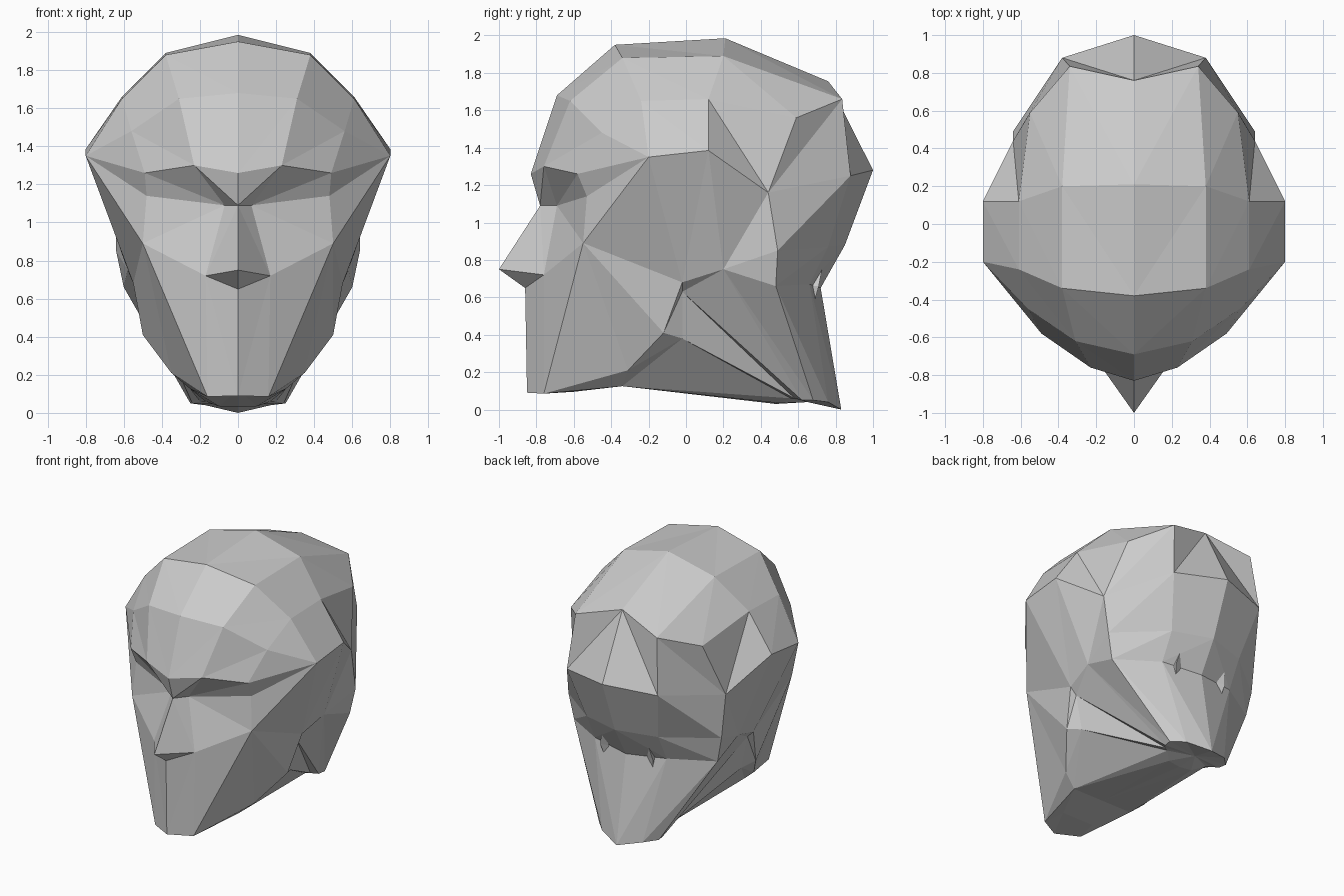
import bpy, bmesh

if "Cube" in bpy.data.objects:
    bpy.data.objects.remove(bpy.data.objects["Cube"])

def tri(bm, pts):
    """Add a triangle and its mirror image, skipping collapsed ones."""
    if len(set(pts)) < 3:
        return
    for s in (1, -1):
        bm.faces.new([bm.verts.new((s * x, y, z)) for x, y, z in pts])

def strip(bm, a, b, flip=False):
    """Bridge two rows of equal length with triangles (rows run centre to side)."""
    for i in range(len(a) - 1):
        if flip:
            tri(bm, (a[i], a[i + 1], b[i]))
            tri(bm, (a[i + 1], b[i + 1], b[i]))
        else:
            tri(bm, (a[i], a[i + 1], b[i + 1]))
            tri(bm, (a[i], b[i + 1], b[i]))

def finish(bm, name):
    bmesh.ops.remove_doubles(bm, verts=bm.verts, dist=0.0005)
    bmesh.ops.recalc_face_normals(bm, faces=bm.faces)
    mesh = bpy.data.meshes.new(name)
    bm.to_mesh(mesh)
    bm.free()
    bpy.context.collection.objects.link(bpy.data.objects.new(name, mesh))

# Landmarks shared by several parts
temple, side = (.8, -.2, 1.35), (.8, .12, 1.385)
behind, nape_side, neck_side = (.64, .44, 1.16), (.64, .49, .85), (.6, .48, .66)
cheek, ear, ear_back = (.5, -.55, .89), (.55, -.02, .68), (.58, .2, .75)
under_ear = (.5, -.02, .63)
bridge, wing = (0, -.78, 1.09), (.17, -.76, .72)
chin, chin_side = (0, -.85, .09), (.16, -.76, .085)
jaw, jaw_corner = (.35, -.31, .21), (.5, -.12, .41)

bm = bmesh.new()

# Cranium: rows from brow over the crown to the nape
brow = [(0, -.83, 1.26), (.23, -.76, 1.3), (.49, -.58, 1.26), temple]
cranium = [
    brow,
    [(0, -.69, 1.68), (.31, -.62, 1.65), (.56, -.45, 1.48), temple],
    [(0, -.38, 1.95), (.38, -.34, 1.88), (.61, -.24, 1.65), temple],
    [(0, .21, 1.985), (.38, .2, 1.89), (.61, .12, 1.66), side],
    [(0, .76, 1.755), (.34, .835, 1.66), (.55, .59, 1.56), behind],
    [(0, 1, 1.28), (.38, .88, 1.25), behind, behind],
    [(0, .85, .88), (.3, .76, .87), nape_side, nape_side],
    [(0, .72, .65), (.3, .66, .67), neck_side, neck_side],
]
for a, b in zip(cranium, cranium[1:]):
    strip(bm, a, b)

# Face: under-brow, eye plane, nose base, mouth plane
eye = [bridge, (.07, -.69, 1.09), (.48, -.53, 1.14), temple]
strip(bm, brow, eye, True)
strip(bm, eye, [(0, -1, .75), wing, cheek, cheek])
lip = [(0, -.86, .65), wing, cheek]
strip(bm, [(0, -1, .75), wing, cheek], lip)
strip(bm, lip, [chin, chin_side, chin_side], True)

# Side of the head and cheek fan
strip(bm, [cheek, temple, side, behind], [cheek, ear, ear_back, nape_side], True)
jaw_line = [chin_side, jaw, jaw_corner, ear]
strip(bm, [cheek] * 4, jaw_line)
strip(bm, [ear, ear_back, nape_side], [under_ear, ear_back, neck_side])

# Jaw underside
under = [(0, -.6, .095), (.13, -.6, .095), (.25, -.34, .125), (.45, -.02, .38), under_ear]
strip(bm, [chin] + jaw_line, under)
throat = [(0, -.34, .125)] + under[2:]
strip(bm, [under[0], under[1]], throat[:2])

# Neck: ring under the skull drawn down to a small base
neck_top = throat + [ear_back, neck_side, (.3, .66, .67), (0, .72, .65)]
neck_base = [(0, .48, .03), (.1, .49, .035), (.17, .56, .06), (.2, .58, .06),
             (.24, .62, .05), (.25, .68, .05), (.17, .76, .04), (0, .83, 0)]
strip(bm, neck_top, neck_base)
strip(bm, neck_base, [(0, .65, .04)] * 8)
finish(bm, "head")

# Small spikes at the back of the neck
bm = bmesh.new()
top, low = (.19, .735, .79), (.19, .67, .52)
sides = [(.16, .69, .66), (.2, .61, .66), (.22, .71, .66)]
for i in range(3):
    p, q = sides[i], sides[(i + 1) % 3]
    tri(bm, (top, p, q))
    tri(bm, (low, p, q))
finish(bm, "neck_spikes")
